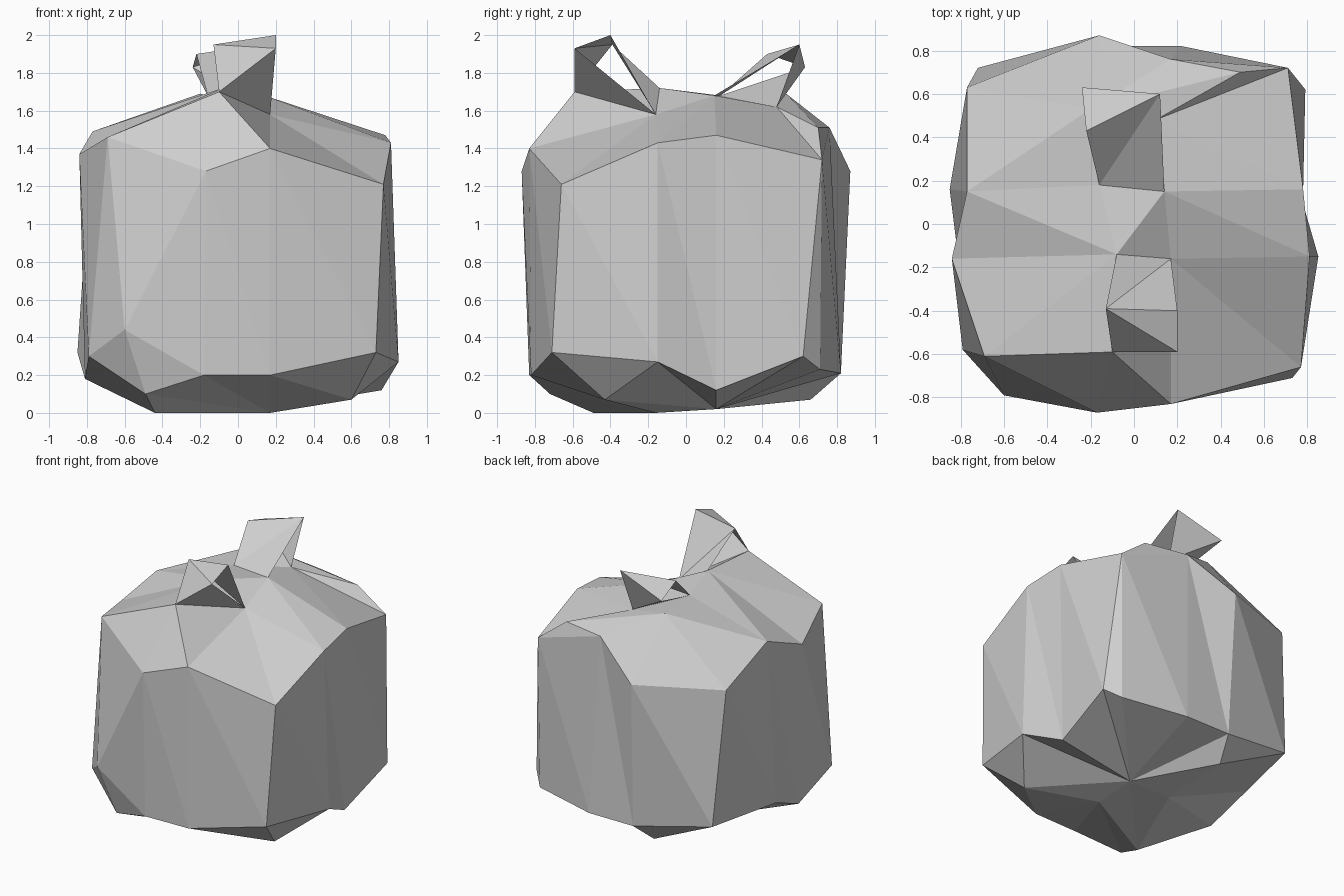
import bpy
import bmesh

default_cube = bpy.data.objects.get("Cube")
if default_cube:
    bpy.data.objects.remove(default_cube, do_unlink=True)

# Single matte grey for the whole sack
grey = bpy.data.materials.new("light_grey")
grey.use_nodes = True
colour = (0.62, 0.62, 0.62, 1)
grey.diffuse_color = colour
shader = next(n for n in grey.node_tree.nodes if n.type == "BSDF_PRINCIPLED")
shader.inputs["Base Color"].default_value = colour
shader.inputs["Roughness"].default_value = 0.9


def add_face(bm, *corners):
    """Add a face, skipping repeated corners and empty faces."""
    unique = list(dict.fromkeys(corners))
    if len(unique) > 2 and not bm.faces.get(unique):
        bm.faces.new(unique)


def wall(bm, lower, upper):
    """Triangulated band between two matched rings."""
    count = len(lower)
    for i in range(count):
        j = (i + 1) % count
        add_face(bm, lower[i], lower[j], upper[i])
        add_face(bm, lower[j], upper[j], upper[i])


def cap(bm, rim, inner, starts, middle):
    """Fan every inner point to its span of the rim, then fill the middle.

    Each inner point starts on the rim corner where the previous one ended.
    """
    names = list(inner)
    verts = {name: bm.verts.new(p) for name, p in inner.items()}
    count = len(rim)
    for k, name in enumerate(names):
        following = (k + 1) % len(names)
        first, last = starts[k], starts[following]
        span = (last - first) % count
        for step in range(span):
            a = rim[(first + step) % count]
            b = rim[(first + step + 1) % count]
            add_face(bm, a, b, verts[name])
        add_face(bm, verts[name], rim[last], verts[names[following]])
    for triangle in middle:
        add_face(bm, *(verts[n] for n in triangle.split()))


def finish(bm, name, outward=True):
    """Turn the bmesh into a flat shaded object."""
    if outward:
        bmesh.ops.recalc_face_normals(bm, faces=bm.faces[:])
    mesh = bpy.data.meshes.new(name)
    bm.to_mesh(mesh)
    bm.free()
    mesh.materials.append(grey)
    obj = bpy.data.objects.new(name, mesh)
    bpy.context.collection.objects.link(obj)
    return obj


# Shoulder ring, counter-clockwise from the front corner on the -x side
shoulder = [
    (-.69, -.61, 1.46), (-.17, -.87, 1.28), (.17, -.83, 1.4),
    (.77, -.66, 1.21), (.81, -.15, 1.43), (.78, .16, 1.47),
    (.71, .72, 1.34), (.17, .76, 1.51), (-.16, .87, 1.28),
    (-.77, .63, 1.31), (-.77, .15, 1.49), (-.84, -.16, 1.37),
]

# Foot ring, with two extra creases that share a shoulder corner
foot = [
    (-.79, -.58, .3), (-.6, -.79, .44), (-.18, -.83, .2),
    (.17, -.82, .2), (.73, -.71, .32), (.85, -.15, .27),
    (.76, .16, .12), (.79, .62, .3), (.7, .71, .23),
    (.22, .82, .21), (-.14, .82, .21), (-.72, .72, .32),
    (-.85, .16, .32), (-.81, -.16, .18),
]

# Points where the gathered top meets the ties
gather = {
    "front": (-.1, -.59, 1.7),
    "front_dip": (.17, -.16, 1.58),
    "mid_left": (.14, .15, 1.68),
    "back_dip": (.1, .48, 1.62),
    "back_crease": (.49, .7, 1.51),
    "back": (-.2, .53, 1.69),
    "mid_back": (-.16, .18, 1.68),
    "mid_right": (-.08, -.14, 1.72),
}

# Resting points of the underside
underside = {
    "corner": (-.44, -.49, 0),
    "front_fold": (-.49, -.72, .1),
    "front_rest": (.17, -.16, 0),
    "side_fold": (.6, -.43, .07),
    "back_rest": (.17, .16, .02),
    "back_fold": (-.2, .66, .07),
    "side_rest": (-.17, .16, .02),
}

# Sack body: walls, gathered top and underside
bm = bmesh.new()
upper = [bm.verts.new(p) for p in shoulder]
lower = [bm.verts.new(p) for p in foot]
matched = upper[:2] + upper[1:7] + upper[6:]
wall(bm, lower, matched)
cap(bm, upper, gather, [0, 2, 4, 5, 6, 7, 10, 10], [
    "front front_dip mid_right",
    "mid_right front_dip mid_left",
    "mid_right mid_left mid_back",
    "mid_back mid_left back_dip",
    "mid_back back_dip back",
    "back back_dip back_crease",
])
cap(bm, lower, underside, [13, 0, 2, 3, 5, 10, 11], [
    "corner front_fold front_rest",
    "front_rest side_fold back_rest",
    "corner front_rest back_rest",
    "corner back_rest side_rest",
    "back_rest back_fold side_rest",
])
finish(bm, "sack_body")


def tie(name, root, dip, ridge, tip, crest, shoulder_tip):
    """Folded ribbon that loops up from the ridge and back to its root."""
    bm = bmesh.new()
    r, d, g, t, c, s = (bm.verts.new(p) for p in
                        (root, dip, ridge, tip, crest, shoulder_tip))
    for corners in ((g, d, s), (d, c, s), (s, c, t), (s, t, r), (r, t, d)):
        add_face(bm, *corners)
    finish(bm, name)


# The two knotted ties
tie("front_tie", gather["front"], gather["front_dip"], gather["mid_right"],
    (.2, -.59, 1.93), (.2, -.4, 2), (-.13, -.39, 1.95))
tie("back_tie", gather["back_dip"], gather["mid_back"], gather["mid_left"],
    (-.24, .63, 1.83), (-.22, .43, 1.9), (.12, .6, 1.95))
